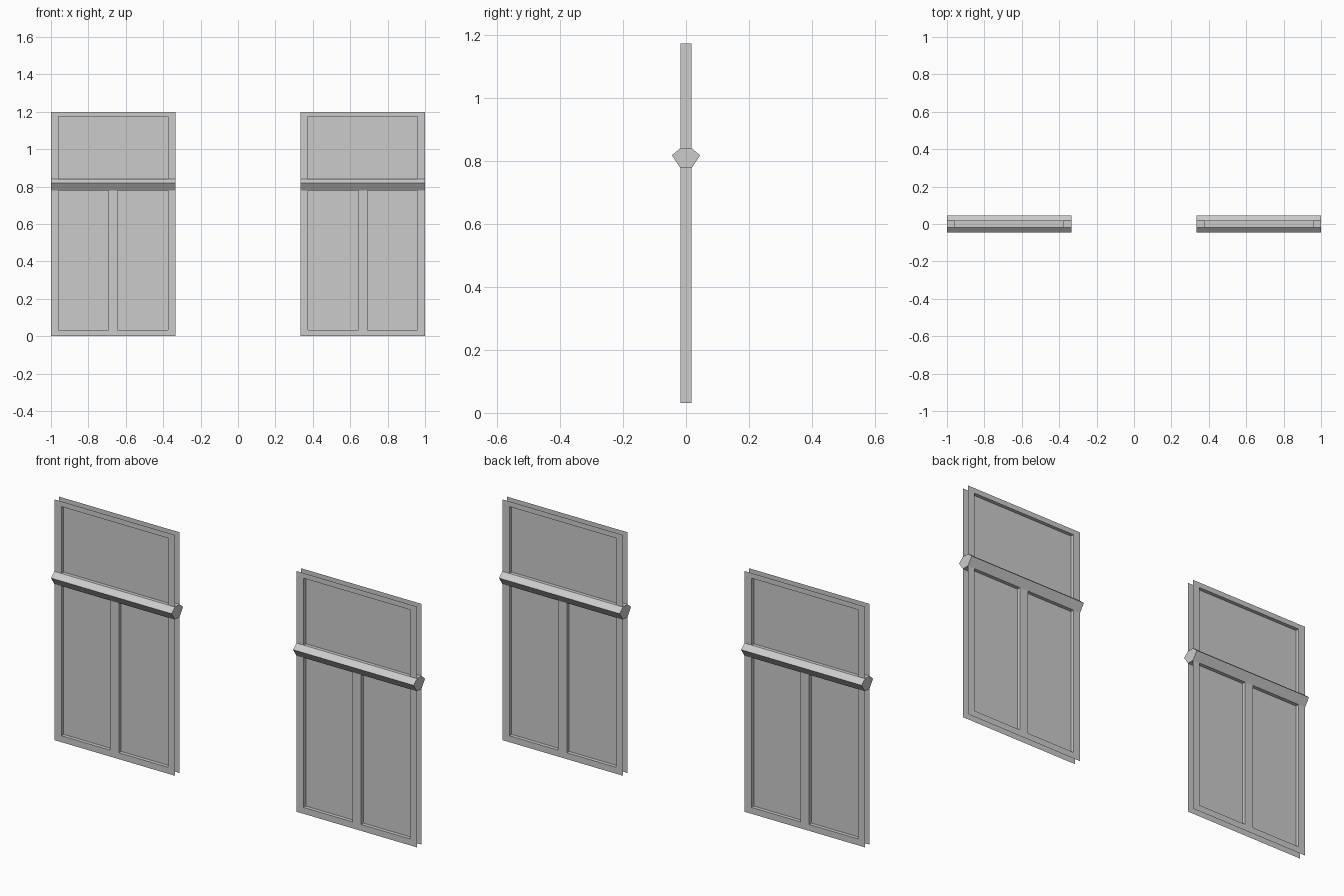
import bpy, bmesh

if "Cube" in bpy.data.objects:
    bpy.data.objects.remove(bpy.data.objects["Cube"])

# Sizes
X0, X1 = 0.335, 1.0
IX0, IX1 = 0.374, 0.961
MX0, MX1 = 0.644, 0.692
Z0, Z1, Z2, Z3, Z4, Z5 = 0.0, 0.032, 0.778, 0.841, 1.174, 1.2
D = 0.018          # half distance between front and back frame sheets
CREST_Y, CREST_Z = 0.045, 0.818

grey = bpy.data.materials.new("light_grey")
grey.diffuse_color = (0.6, 0.6, 0.6, 1)
grey.use_nodes = True
grey.node_tree.nodes["Principled BSDF"].inputs["Base Color"].default_value = grey.diffuse_color

OPENINGS = [(IX0, IX1, Z3, Z4), (IX0, MX0, Z1, Z2), (MX1, IX1, Z1, Z2)]


def face(bm, pts, flip=False):
    bm.faces.new([bm.verts.new(p) for p in (reversed(pts) if flip else pts)])


def rect(bm, r, y, flip=False):
    a, b, c, d = r
    face(bm, [(a, y, c), (b, y, c), (b, y, d), (a, y, d)], flip)


def finish(name, bm, weld=True):
    if weld:
        bmesh.ops.remove_doubles(bm, verts=bm.verts, dist=1e-5)
    me = bpy.data.meshes.new(name)
    bm.to_mesh(me)
    bm.free()
    me.materials.append(grey)
    ob = bpy.data.objects.new(name, me)
    bpy.context.collection.objects.link(ob)
    mod = ob.modifiers.new("other_window", 'MIRROR')   # second window across x
    mod.use_mirror_merge = False
    return ob


# Front and back frame sheets with recessed reveals
for name, s in (("front_frame", -1), ("back_frame", 1)):
    bm = bmesh.new()
    y = s * D
    flip = s > 0
    for r in [(X0, X1, Z0, Z1), (X0, X1, Z4, Z5),
              (X0, IX0, Z1, Z2), (IX1, X1, Z1, Z2), (MX0, MX1, Z1, Z2),
              (X0, IX0, Z3, Z4), (IX1, X1, Z3, Z4)]:
        rect(bm, r, y, flip)
    for a, b, c, d in OPENINGS:
        ring = [(a, c), (b, c), (b, d), (a, d)]
        for i in range(4):
            p, q = ring[i], ring[(i + 1) % 4]
            face(bm, [(p[0], y, p[1]), (p[0], 0, p[1]),
                      (q[0], 0, q[1]), (q[0], y, q[1])], not flip)
    finish(name, bm)

# Glass panes in the middle of the openings
bm = bmesh.new()
for r in OPENINGS:
    rect(bm, r, 0)
finish("panes", bm)

# Six-sided cross rail
bm = bmesh.new()
prof = [(-D, Z2), (D, Z2), (CREST_Y, CREST_Z), (D, Z3), (-D, Z3), (-CREST_Y, CREST_Z)]
face(bm, [(X1, y, z) for y, z in prof])
face(bm, [(X0, y, z) for y, z in prof], True)
for i in range(6):
    (ya, za), (yb, zb) = prof[i], prof[(i + 1) % 6]
    face(bm, [(X0, ya, za), (X0, yb, zb), (X1, yb, zb), (X1, ya, za)])
bmesh.ops.remove_doubles(bm, verts=bm.verts, dist=1e-5)
bmesh.ops.recalc_face_normals(bm, faces=bm.faces)
finish("cross_rail", bm)
